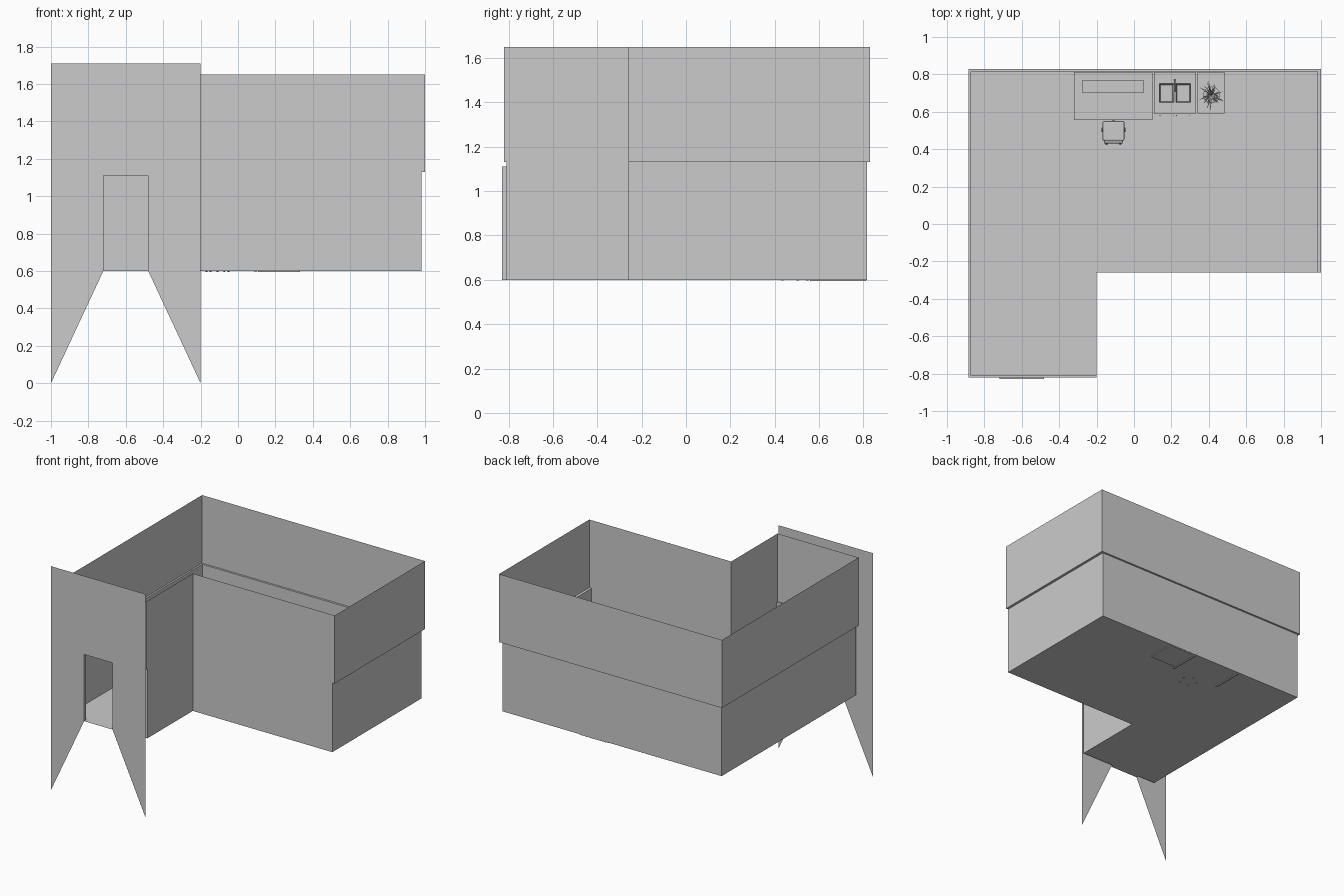
import bpy, math, random
from mathutils import Vector

if "Cube" in bpy.data.objects:
    bpy.data.objects.remove(bpy.data.objects["Cube"])

random.seed(4)
FLOOR, LEDGE, TOP = 0.6, 1.13, 1.65


def mesh(name, verts, faces):
    me = bpy.data.meshes.new(name)
    me.from_pydata(verts, [], faces)
    ob = bpy.data.objects.new(name, me)
    bpy.context.collection.objects.link(ob)
    return ob


def box(name, x0, x1, y0, y1, z0, z1):
    v = [(x, y, z) for z in (z0, z1) for x, y in ((x0, y0), (x1, y0), (x1, y1), (x0, y1))]
    return mesh(name, v, [(3, 2, 1, 0), (4, 5, 6, 7)] +
                [(i, (i + 1) % 4, (i + 1) % 4 + 4, i + 4) for i in range(4)])


def rod(name, a, b, r, r2=None, n=10):
    a, b = Vector(a), Vector(b)
    bpy.ops.mesh.primitive_cone_add(vertices=n, radius1=r, radius2=r if r2 is None else r2,
                                    depth=(b - a).length, location=(a + b) / 2)
    ob = bpy.context.object
    ob.name = name
    ob.rotation_euler = (b - a).to_track_quat('Z', 'Y').to_euler()
    bpy.ops.object.shade_smooth_by_angle()
    return ob


# L-shaped room shell: lower walls, small ledge, wider upper walls
low = [(-.872, -.81), (-.2, -.81), (-.2, -.26), (.98, -.26), (.98, .815), (-.872, .815)]
up = [(-.885, -.82), (-.2, -.82), (-.2, -.26), (1, -.26), (1, .83), (-.885, .83)]
rings = [(low, FLOOR), (low, LEDGE), (up, LEDGE), (up, TOP)]
verts = [(x, y, z) for ring, z in rings for x, y in ring]
faces = [(5, 4, 3, 2, 1, 0)]
for k in range(3):
    for i in range(6):
        j = (i + 1) % 6
        if (k == 0 and i == 0) or (k == 1 and i in (1, 2)):
            continue  # doorway wall made separately; two walls have no ledge
        faces.append((k * 6 + i, k * 6 + j, k * 6 + 6 + j, k * 6 + 6 + i))
mesh("room_shell", verts, faces)

# Front wall and facade, both notched around the doorway
D0, D1, DT = -.72, -.48, 1.11


def notched(name, x0, x1, y, z0, z1):
    pts = [(x0, z0), (D0, FLOOR), (D0, DT), (D1, DT), (D1, FLOOR), (x1, z0), (x1, z1), (x0, z1)]
    return mesh(name, [(x, y, z) for x, z in pts],
                [(0, 1, 2, 7), (2, 3, 6, 7), (3, 4, 5, 6)])


notched("front_wall", -.872, -.2, -.81, FLOOR, LEDGE)
notched("facade", -1, -.2, -.83, 0, 1.71)
corners = [(D0, FLOOR), (D1, FLOOR), (D1, DT), (D0, DT)]
mesh("door_lining", [(x, y, z) for y in (-.83, -.81) for x, z in corners],
     [(i, (i + 1) % 4, (i + 1) % 4 + 4, i + 4) for i in range(4)])

# Desk with side panels and a low box on top
B = .594
box("desk_top", -.32, .10, .555, .812, .78, .795)
for x in (-.32, .088):
    box("desk_side", x, x + .012, .56, .81, B, .78)
box("desk_back", -.308, .088, .79, .80, .66, .78)
box("desk_unit", -.275, .05, .70, .77, .795, .83)

# Swivel chair: star base, stem, seat, backrest
cx, cy = -.11, .485
rod("chair_stem", (cx, cy, .615), (cx, cy, .71), .008)
for i in range(5):
    a = math.pi / 2 + i * math.tau / 5
    ex, ey = cx + .062 * math.cos(a), cy + .062 * math.sin(a)
    rod("chair_leg", (cx, cy, .625), (ex, ey, .612), .007, .004)
    rod("caster", (ex - .005, ey, .605), (ex + .005, ey, .605), .009)
seat = box("chair_seat", cx - .058, cx + .058, .445, .55, .71, .735)
back = box("chair_back", cx - .05, cx + .05, .43, .446, .75, .87)
for ob in (seat, back):
    bev = ob.modifiers.new("bevel", 'BEVEL')
    bev.width, bev.segments = .006, 2
box("chair_back_support", cx - .01, cx + .01, .434, .445, .72, .76)

# Sink cabinet: open-topped body, rim with two basins, handles and tap
SX0, SX1, SY0, SY1, ST = .106, .332, .59, .812, .81
mesh("sink_cabinet", [(x, y, z) for z in (B, ST) for x, y in
                      ((SX0, SY0), (SX1, SY0), (SX1, SY1), (SX0, SY1))],
     [(3, 2, 1, 0)] + [(i, (i + 1) % 4, (i + 1) % 4 + 4, i + 4) for i in range(4)])
xs, ys = [SX0, .135, .213, .225, .303, SX1], [SY0, .65, .75, SY1]
grid = [(x, y, ST) for y in ys for x in xs]
mesh("sink_rim", grid, [(j * 6 + i, j * 6 + i + 1, j * 6 + i + 7, j * 6 + i + 6)
                        for j in range(3) for i in range(5) if not (j == 1 and i in (1, 3))])
for x0, x1 in ((.135, .213), (.225, .303)):
    v = [(x, y, z) for z, d in ((ST, 0), (ST - .045, .006)) for x, y in
         ((x0 + d, .65 + d), (x1 - d, .65 + d), (x1 - d, .75 - d), (x0 + d, .75 - d))]
    mesh("basin", v, [(4, 5, 6, 7)] + [(i, i + 4, (i + 1) % 4 + 4, (i + 1) % 4) for i in range(4)])
for x in (.14, .21, .228, .298):
    rod("handle", (x, .58, .70), (x, .58, .75), .003, n=8)
rod("tap_stem", (.218, .77, ST), (.218, .77, ST + .06), .006)
rod("tap_spout", (.218, .775, ST + .06), (.218, .705, ST + .052), .004)

# Side cabinet with a potted plant
box("side_cabinet", .34, .485, .59, .812, FLOOR, ST)
px, py = .415, .69
rod("plant_pot", (px, py, ST), (px, py, ST + .05), .03, .045, 16)
for i in range(34):
    a, r = random.uniform(0, math.tau), random.uniform(.03, .085)
    c, s = math.cos(a), math.sin(a)
    w, h = .003, random.uniform(.05, .10)
    base, z = Vector((px, py, ST + .045)), Vector((c, s, 0))
    side = Vector((-s, c, 0)) * w
    mid, tip = base + z * r * .5 + Vector((0, 0, h)), base + z * r + Vector((0, 0, h * .7))
    mesh("leaf", [base - side, base + side, mid + side, mid - side, tip], [(0, 1, 2, 3), (3, 2, 4)])
